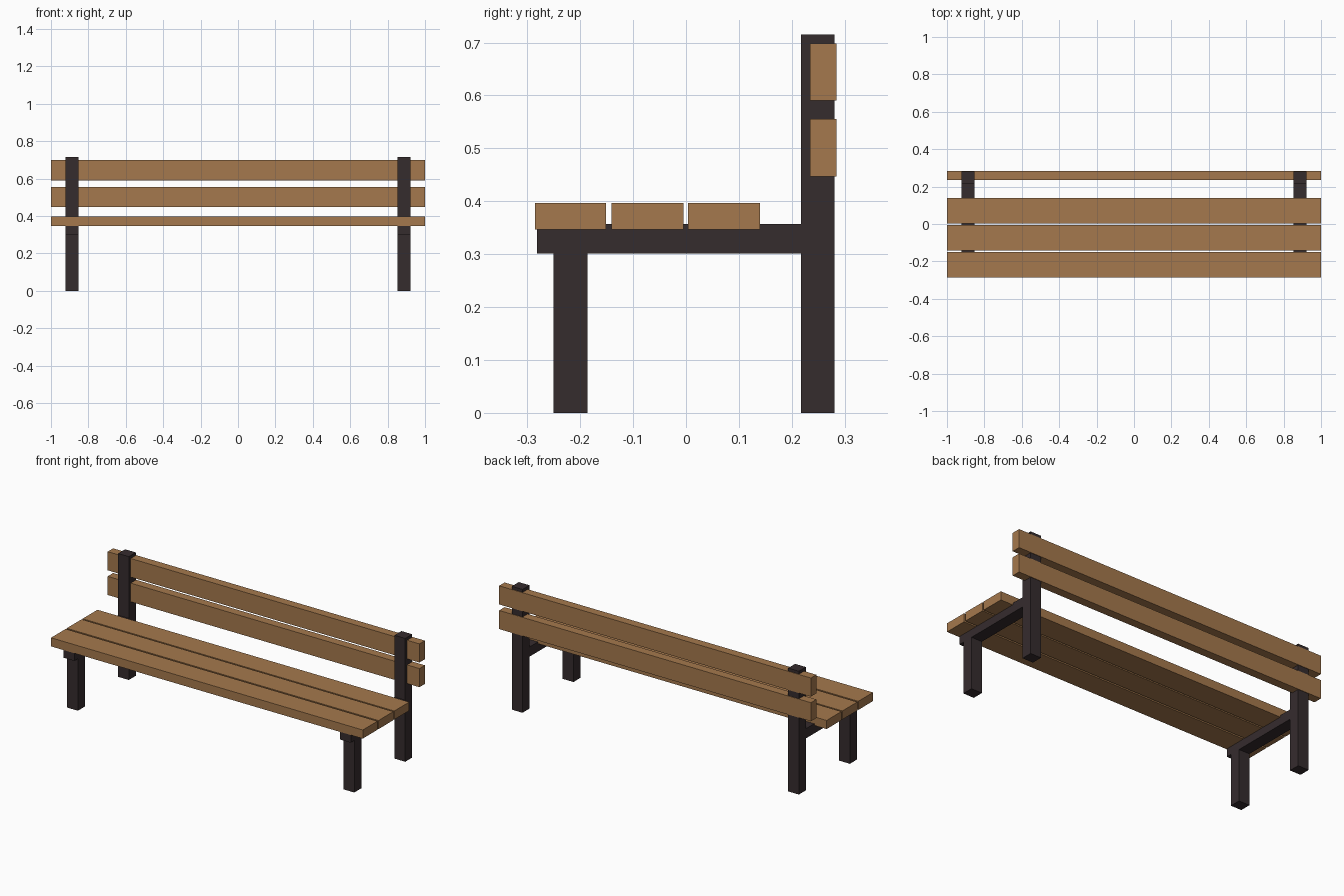
import bpy

if "Cube" in bpy.data.objects:
    bpy.data.objects.remove(bpy.data.objects["Cube"])


def material(name, rgb):
    m = bpy.data.materials.new(name)
    m.diffuse_color = (*rgb, 1)
    m.use_nodes = True
    m.node_tree.nodes["Principled BSDF"].inputs["Base Color"].default_value = m.diffuse_color
    return m


wood = material("warm wood", (0.376, 0.190, 0.074))
metal = material("dark frame", (0.036, 0.025, 0.027))


def box(name, x, y, z, mat):
    """Box from (min, max) ranges along each axis."""
    bpy.ops.mesh.primitive_cube_add(size=1, location=[(a + b) / 2 for a, b in (x, y, z)])
    ob = bpy.context.object
    ob.name = name
    ob.scale = [b - a for a, b in (x, y, z)]
    bpy.ops.object.transform_apply(location=False, rotation=False, scale=True)
    ob.data.materials.append(mat)


# Seat planks
for i, y in enumerate([(-0.285, -0.151), (-0.141, -0.005), (0.004, 0.140)]):
    box(f"seat_plank_{i + 1}", (-1, 1), y, (0.347, 0.397), wood)

# Backrest planks, let into the rear posts
for i, z in enumerate([(0.447, 0.555), (0.590, 0.698)]):
    box(f"back_plank_{i + 1}", (-1, 1), (0.234, 0.284), z, wood)

# Side frames: front leg, tall rear post and seat rail
for side, s in (("left", -1), ("right", 1)):
    x = sorted((s * 0.852, s * 0.921))
    box(f"front_leg_{side}", x, (-0.250, -0.186), (0, 0.301), metal)
    box(f"rear_post_{side}", x, (0.217, 0.281), (0, 0.715), metal)
    box(f"seat_rail_{side}", x, (-0.282, 0.217), (0.301, 0.357), metal)
